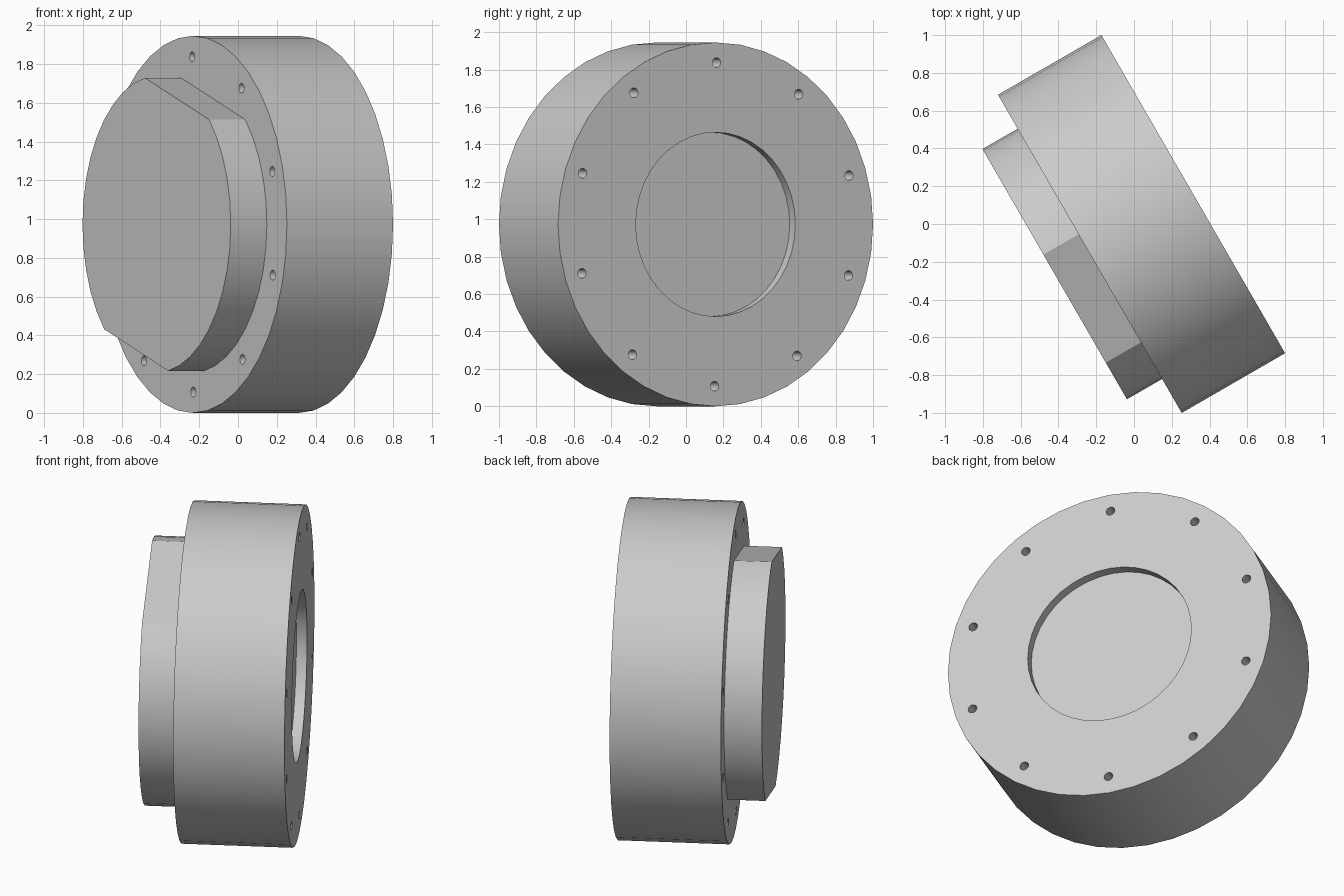
import bpy
import bmesh
from math import cos, sin, radians
from mathutils import Matrix

if "Cube" in bpy.data.objects:
    bpy.data.objects.remove(bpy.data.objects["Cube"], do_unlink=True)

RADIUS, HALF = 0.9725, 0.316
SEGMENTS = 40

# Frame of the turned part: local z runs along the axis, local y is up
c, s = cos(radians(30)), sin(radians(30))
FRAME = Matrix(((s, 0, -c, 0.04),
                (-c, 0, -s, 0),
                (0, 1, 0, RADIUS),
                (0, 0, 0, 1)))

grey = bpy.data.materials.new("plain grey")
grey.use_nodes = True
colour = (0.6, 0.6, 0.6, 1)
grey.diffuse_color = colour
grey.node_tree.nodes["Principled BSDF"].inputs["Base Color"].default_value = colour


def prism(bm, outline, low, high):
    """Extrude a closed outline along the axis."""
    face = bm.faces.new([bm.verts.new((x, y, low)) for x, y in outline])
    top = bmesh.ops.extrude_face_region(bm, geom=[face])["geom"]
    verts = [v for v in top if isinstance(v, bmesh.types.BMVert)]
    bmesh.ops.translate(bm, verts=verts, vec=(0, 0, high - low))


def ring(radius, angles, x=0, y=0):
    return [(x + radius * cos(radians(a)), y + radius * sin(radians(a))) for a in angles]


def circle(radius, count, x=0, y=0):
    return ring(radius, [i * 360 / count for i in range(count)], x, y)


def make(name, prisms):
    bm = bmesh.new()
    for p in prisms:
        prism(bm, *p)
    bmesh.ops.recalc_face_normals(bm, faces=bm.faces)
    mesh = bpy.data.meshes.new(name)
    bm.to_mesh(mesh)
    bm.free()
    mesh.materials.append(grey)
    obj = bpy.data.objects.new(name, mesh)
    obj.matrix_world = FRAME
    bpy.context.collection.objects.link(obj)
    return obj


# Thick disc
body = make("disc_body", [(circle(RADIUS, SEGMENTS), -HALF, HALF)])

# Raised boss with two opposite flats
kept = [a for a in range(0, 360, 9) if not 45 < a % 180 < 99]
boss = make("flatted_boss", [(ring(0.765, kept), HALF, 0.531)])

# Cutters: shallow round recess in the back and ten bolt holes
recess = (circle(0.4925, SEGMENTS), -HALF - 0.1, -HALF + 0.06)
holes = [(circle(0.026, 16, x, y), -HALF - 0.1, HALF + 0.1)
         for x, y in ring(0.865, [90.4 + 36 * i for i in range(10)])]
cutter = make("hole_cutter", [recess] + holes)
cutter.hide_render = True

cut = body.modifiers.new("holes", "BOOLEAN")
cut.operation = "DIFFERENCE"
cut.solver = "EXACT"
cut.object = cutter
bpy.ops.object.select_all(action="DESELECT")
bpy.context.view_layer.objects.active = body
body.select_set(True)
bpy.ops.object.modifier_apply(modifier=cut.name)
bpy.data.objects.remove(cutter, do_unlink=True)

# Smooth round walls, sharp rims
boss.select_set(True)
bpy.ops.object.shade_smooth_by_angle(angle=radians(25))
